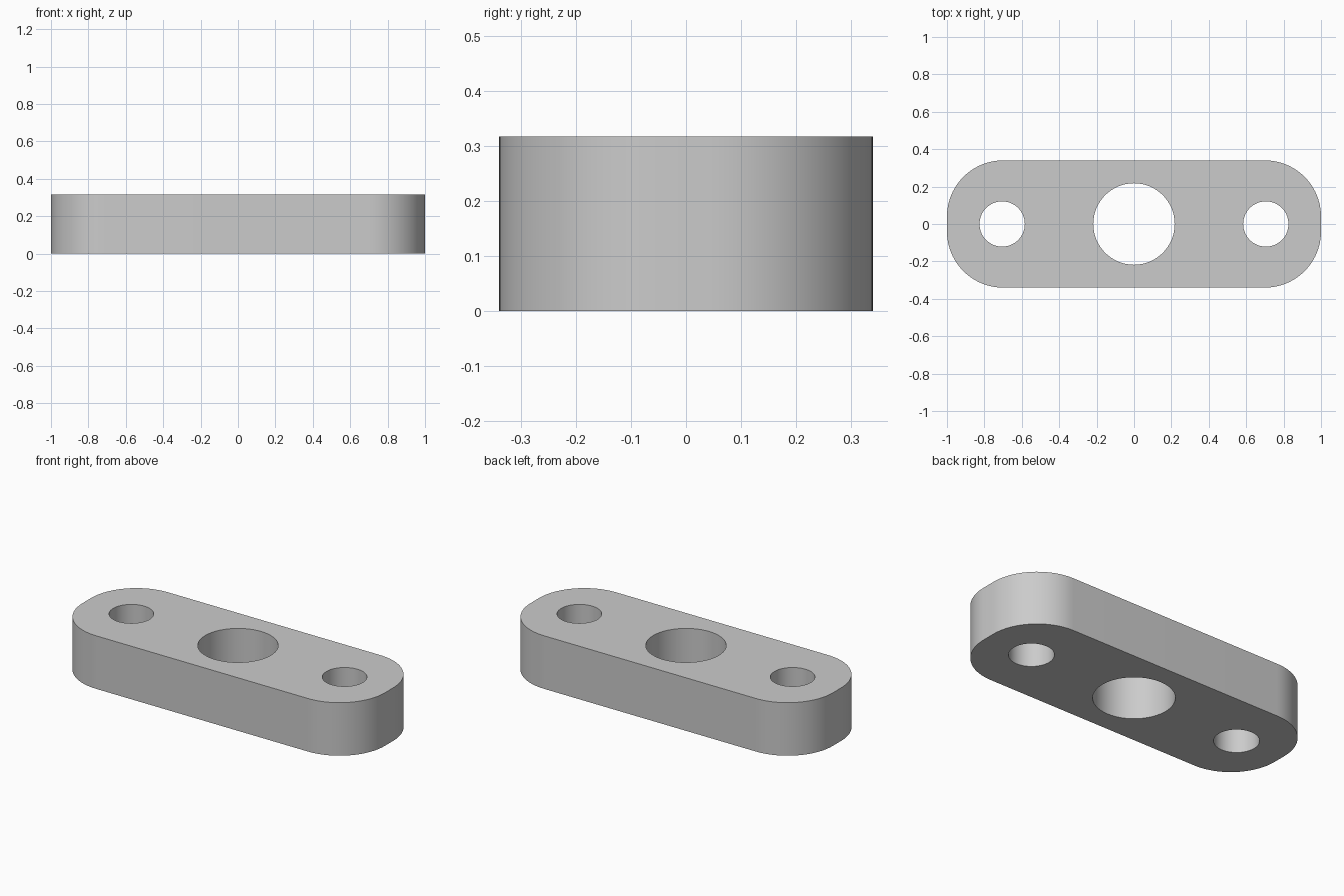
import bpy
import bmesh
import math

HEIGHT = 0.317
ARC_STEPS = 24

cube = bpy.data.objects.get("Cube")
if cube:
    bpy.data.objects.remove(cube, do_unlink=True)

grey = bpy.data.materials.new("plain grey")
grey.use_nodes = True
colour = (0.6, 0.6, 0.6, 1)
grey.diffuse_color = colour
grey.node_tree.nodes["Principled BSDF"].inputs["Base Color"].default_value = colour


def rounded_outline(half_x, half_y, radius):
    """Counter-clockwise rectangle with rounded corners."""
    points = []
    for corner, (sx, sy) in enumerate([(1, 1), (-1, 1), (-1, -1), (1, -1)]):
        for i in range(ARC_STEPS + 1):
            a = (corner + i / ARC_STEPS) * math.pi / 2
            points.append((sx * (half_x - radius) + radius * math.cos(a),
                           sy * (half_y - radius) + radius * math.sin(a)))
    return points


def circle(cx, radius, steps=64):
    return [(cx + radius * math.cos(2 * math.pi * i / steps),
             radius * math.sin(2 * math.pi * i / steps)) for i in range(steps)]


# Flat plate outline with a large centre bore and two bolt holes
bm = bmesh.new()
for loop in (rounded_outline(1, 0.34, 0.3), circle(0, 0.218),
             circle(-0.705, 0.121), circle(0.705, 0.121)):
    verts = [bm.verts.new((x, y, 0)) for x, y in loop]
    for i, v in enumerate(verts):
        bm.edges.new((v, verts[i - 1]))
bmesh.ops.triangle_fill(bm, edges=bm.edges[:], use_beauty=True)

# Thicken the plate
result = bmesh.ops.extrude_face_region(bm, geom=bm.faces[:], use_keep_orig=True)
top = [g for g in result["geom"] if isinstance(g, bmesh.types.BMVert)]
bmesh.ops.translate(bm, verts=top, vec=(0, 0, HEIGHT))
bmesh.ops.recalc_face_normals(bm, faces=bm.faces[:])

mesh = bpy.data.meshes.new("link_plate")
bm.to_mesh(mesh)
bm.free()
mesh.materials.append(grey)
plate = bpy.data.objects.new("link_plate", mesh)
bpy.context.collection.objects.link(plate)

bpy.ops.object.select_all(action="DESELECT")
plate.select_set(True)
bpy.context.view_layer.objects.active = plate
bpy.ops.object.shade_smooth_by_angle(angle=math.radians(30))
